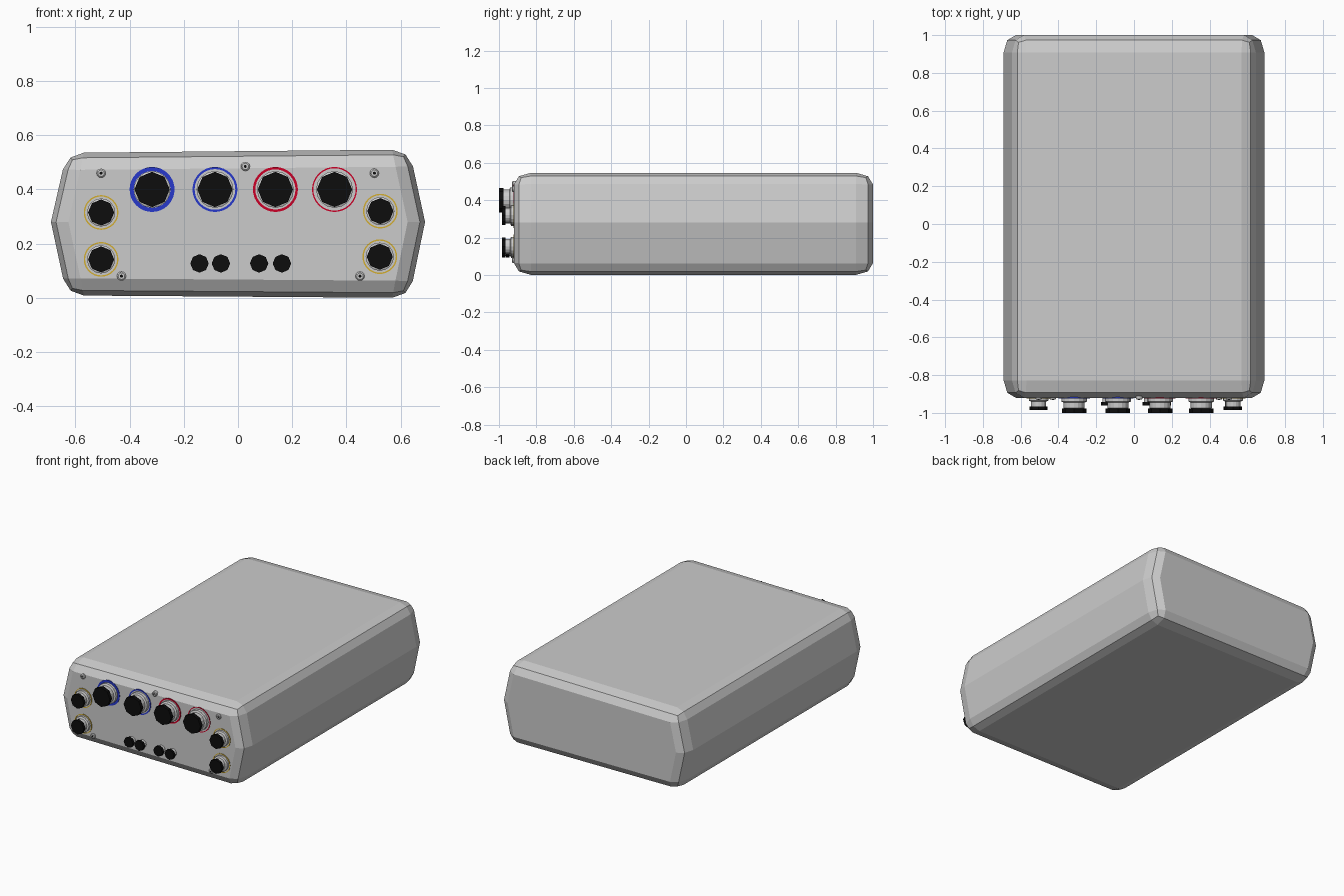
import bpy, bmesh, math

if "Cube" in bpy.data.objects:
    bpy.data.objects.remove(bpy.data.objects["Cube"])

FRONT = -0.92


def material(name, rgb):
    m = bpy.data.materials.new(name)
    m.diffuse_color = (*rgb, 1)
    m.use_nodes = True
    m.node_tree.nodes["Principled BSDF"].inputs["Base Color"].default_value = m.diffuse_color
    return m


BLACK = material("black", (0.004, 0.004, 0.004))
BLUE = material("blue", (0.02, 0.04, 0.6))
RED = material("red", (0.6, 0.0, 0.02))
YELLOW = material("yellow", (0.65, 0.42, 0.03))


def make_object(name, bm, mat=None):
    bmesh.ops.recalc_face_normals(bm, faces=bm.faces)
    me = bpy.data.meshes.new(name)
    bm.to_mesh(me)
    bm.free()
    ob = bpy.data.objects.new(name, me)
    bpy.context.collection.objects.link(ob)
    if mat:
        me.materials.append(mat)
    return ob


def lathe(name, x, z, profile, sides=8, mat=None, ring=False):
    """Spin (radius, y) points around a front-to-back axis; cap ends unless it is a ring."""
    bm = bmesh.new()
    loops = []
    for r, y in profile:
        loops.append([bm.verts.new((x + r * math.sin(2 * math.pi * i / sides), y,
                                    z + r * math.cos(2 * math.pi * i / sides)))
                      for i in range(sides)])
    pairs = list(zip(loops, loops[1:]))
    if ring:
        pairs.append((loops[-1], loops[0]))
    else:
        bm.faces.new(loops[0])
        bm.faces.new(loops[-1])
    for a, b in pairs:
        for i in range(sides):
            j = (i + 1) % sides
            bm.faces.new((a[i], a[j], b[j], b[i]))
    return make_object(name, bm, mat)


def marker(name, x, z, r, width, mat):
    lathe(name, x, z, [(r, FRONT + 0.005), (r, FRONT - 0.003),
                       (r - width, FRONT - 0.003), (r - width, FRONT + 0.005)], 32, mat, True)


# Case: hexagonal prism, bevelled, then stretched so the end bevels run longer in y
STRETCH = 1.45
outline = [(-0.69, 0.28), (-0.632, 0.535), (0.632, 0.547),
           (0.69, 0.28), (0.632, 0.0), (-0.632, 0.009)]
bm = bmesh.new()
front = [bm.verts.new((x, FRONT / STRETCH, z)) for x, z in outline]
back = [bm.verts.new((x, 1.0 / STRETCH, z)) for x, z in outline]
bm.faces.new(front)
bm.faces.new(back)
for i in range(6):
    j = (i + 1) % 6
    bm.faces.new((front[i], front[j], back[j], back[i]))
case = make_object("case", bm)
case.scale.y = STRETCH
bev = case.modifiers.new("rounded_edges", 'BEVEL')
bev.width = 0.063
bev.segments = 2
bev.limit_method = 'ANGLE'
bev.angle_limit = math.radians(40)

# Large sockets with black caps and coloured rings
large = [(-0.317, BLUE, 0.015), (-0.085, BLUE, 0.008), (0.138, RED, 0.009), (0.356, RED, 0.005)]
for x, mat, w in large:
    lathe("large_socket", x, 0.40, [(0.068, FRONT + 0.01), (0.068, -0.94), (0.056, -0.945),
                                    (0.056, -0.975), (0.05, -0.978)], 16)
    lathe("large_cap", x, 0.40, [(0.065, -0.976), (0.065, -1.0)], 8, BLACK)
    marker("large_ring", x, 0.40, 0.083, w, mat)

# Small side sockets with black caps and yellow rings
for x, z in [(-0.505, 0.315), (-0.505, 0.142), (0.525, 0.32), (0.523, 0.152)]:
    lathe("small_socket", x, z, [(0.052, FRONT + 0.01), (0.052, -0.935), (0.04, -0.94),
                                 (0.04, -0.968)], 16)
    lathe("small_cap", x, z, [(0.048, -0.966), (0.048, -0.985)], 8, BLACK)
    marker("small_ring", x, z, 0.064, 0.005, YELLOW)

# Row of little plugs
for x in (-0.142, -0.063, 0.078, 0.162):
    lathe("plug_stem", x, 0.127, [(0.026, FRONT + 0.01), (0.026, -0.95)], 12)
    lathe("plug_cap", x, 0.127, [(0.034, -0.943), (0.034, -0.962)], 8, BLACK)

# Panel screws
for x, z in [(-0.505, 0.46), (0.027, 0.485), (0.503, 0.46), (-0.43, 0.08), (0.45, 0.08)]:
    lathe("screw", x, z, [(0.017, FRONT + 0.01), (0.017, -0.926), (0.012, -0.93)], 12)
    lathe("screw_socket", x, z, [(0.006, -0.925), (0.006, -0.931)], 6, BLACK)
